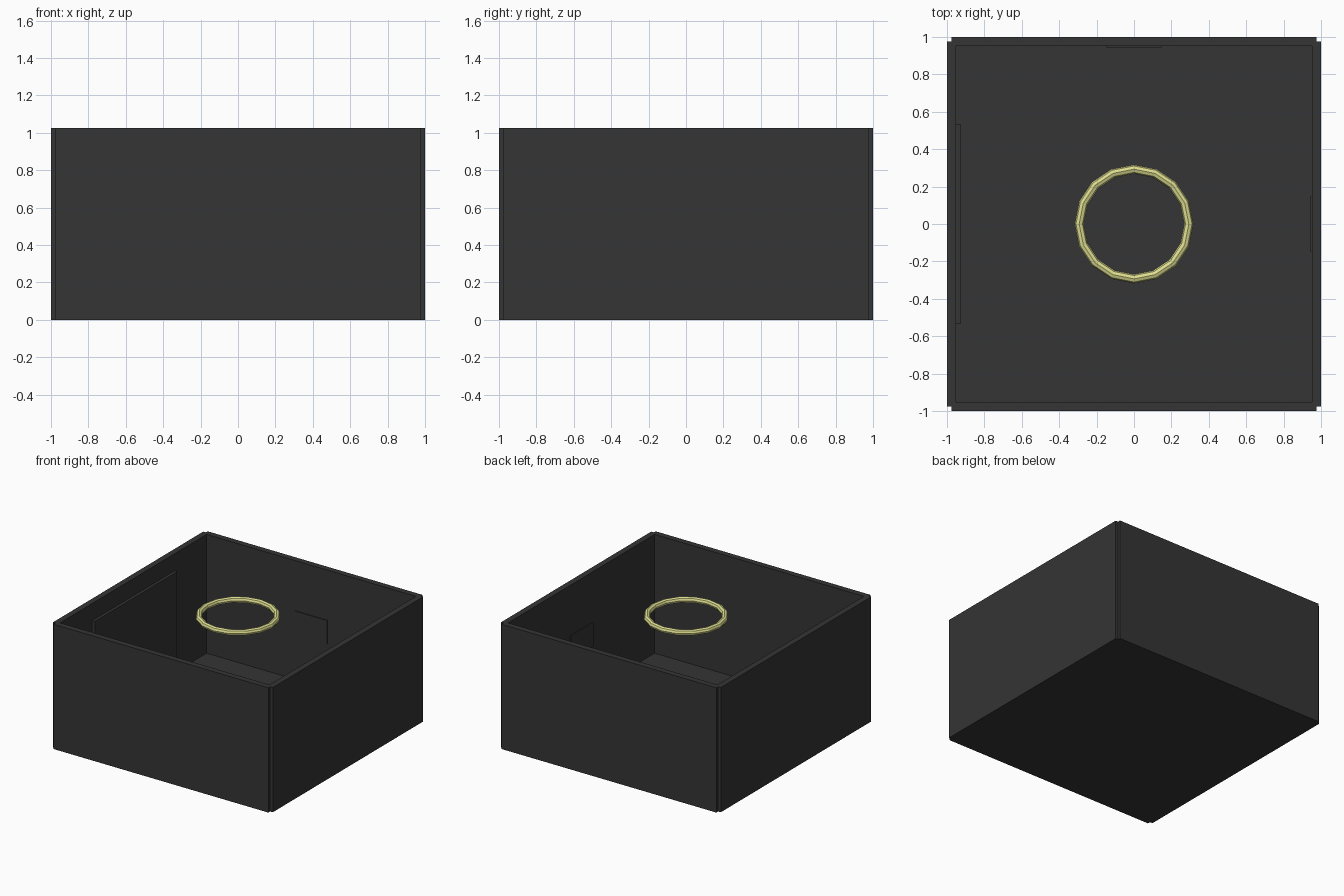
import bpy, bmesh, math
from mathutils import Vector

if "Cube" in bpy.data.objects:
    bpy.data.objects.remove(bpy.data.objects["Cube"])


def material(name, rgb):
    m = bpy.data.materials.new(name)
    m.diffuse_color = (*rgb, 1)
    m.use_nodes = True
    m.node_tree.nodes["Principled BSDF"].inputs["Base Color"].default_value = m.diffuse_color
    return m


CHARCOAL = material("charcoal", (0.035, 0.035, 0.035))
PALE_YELLOW = material("pale_yellow", (0.73, 0.73, 0.28))


def box(name, lo, hi, mat):
    """Axis-aligned box between two corners."""
    lo, hi = Vector(lo), Vector(hi)
    bm = bmesh.new()
    bmesh.ops.create_cube(bm, size=1)
    for v in bm.verts:
        v.co = Vector([c * s + m for c, s, m in zip(v.co, hi - lo, (lo + hi) / 2)])
    me = bpy.data.meshes.new(name)
    bm.to_mesh(me)
    bm.free()
    me.materials.append(mat)
    ob = bpy.data.objects.new(name, me)
    bpy.context.collection.objects.link(ob)
    return ob


OUT, INN, MID, TOP = 1.0, 0.951, 0.976, 1.025

# floor slab, fitted between the walls
box("floor", (-INN, -INN, 0), (INN, INN, 0.049), CHARCOAL)

# four wall plates, leaving a small notch at each corner
for name, s in (("front_wall", -1), ("back_wall", 1)):
    y0, y1 = sorted((s * INN, s * OUT))
    box(name, (-MID, y0, 0), (MID, y1, TOP), CHARCOAL)
for name, s in (("left_wall", -1), ("right_wall", 1)):
    x0, x1 = sorted((s * INN, s * OUT))
    box(name, (x0, -MID, 0), (x1, MID, TOP), CHARCOAL)

# wall screen and two small panels on the inner faces
box("wall_screen", (-0.96, -0.535, 0.146), (-0.927, 0.535, 0.884), CHARCOAL)
box("back_panel", (-0.147, 0.944, 0.417), (0.147, 0.96, 0.614), CHARCOAL)
box("right_panel", (0.944, -0.147, 0.417), (0.96, 0.147, 0.614), CHARCOAL)

# hanging light ring, faceted
bpy.ops.mesh.primitive_torus_add(major_segments=16, minor_segments=8,
                                 major_radius=0.293, minor_radius=0.0244,
                                 location=(0, 0, 0.972))
ring = bpy.context.object
ring.name = "light_ring"
ring.data.materials.append(PALE_YELLOW)
bpy.ops.object.shade_flat()
